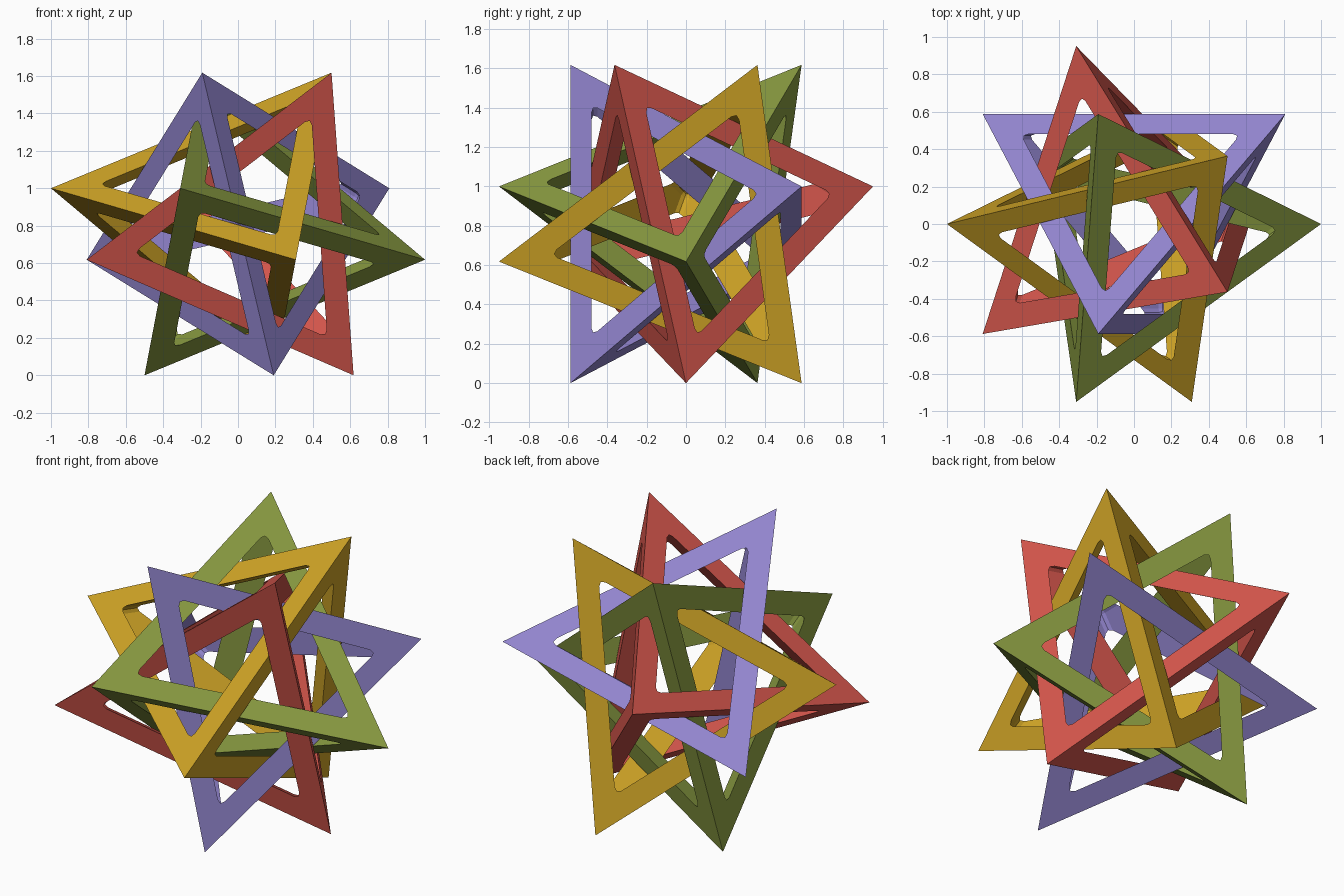
import bpy
import bmesh
from math import radians, cos, sin, sqrt
from mathutils import Matrix, Vector

cube = bpy.data.objects.get("Cube")
if cube:
    bpy.data.objects.remove(cube, do_unlink=True)

PHI = (1 + sqrt(5)) / 2
BAR_DEPTH = 0.107      # depth of each bar from its sharp outer edge
CORNER = 0.03          # softening of the hollow's edges


def ring_point(radius, degrees, z):
    a = radians(degrees)
    return Vector((radius * cos(a), radius * sin(a), z))


def mesh_object(name, bm):
    bmesh.ops.recalc_face_normals(bm, faces=bm.faces[:])
    mesh = bpy.data.meshes.new(name)
    bm.to_mesh(mesh)
    bm.free()
    obj = bpy.data.objects.new(name, mesh)
    bpy.context.scene.collection.objects.link(obj)
    return obj


def make_material(name, rgb):
    mat = bpy.data.materials.new(name)
    mat.use_nodes = True
    color = (*rgb, 1)
    mat.diffuse_color = color
    mat.node_tree.nodes["Principled BSDF"].inputs["Base Color"].default_value = color
    return mat


# Four corners of the first tetrahedron
corners = [
    ring_point(1 / PHI, 252, PHI),
    ring_point(1, 36, 1),
    ring_point(1, 144, 1 / PHI),
    ring_point(1 / PHI, 288, 0),
]
center = sum(corners, Vector()) / 4

# Solid tetrahedron
bm = bmesh.new()
for p in corners:
    bm.verts.new(p)
bmesh.ops.convex_hull(bm, input=bm.verts[:])
solid = mesh_object("frame_solid", bm)

# Box-shaped hollow, its sides square to the middles of the edges
mids = [(corners[0] + p) / 2 - center for p in corners[1:]]
axes = Matrix([m.normalized() for m in mids]).transposed()
bm = bmesh.new()
bmesh.ops.create_cube(bm, size=2 * (mids[0].length - BAR_DEPTH))
bmesh.ops.bevel(bm, geom=bm.edges[:], offset=CORNER, segments=2,
                profile=0.5, affect='EDGES')
bm.transform(Matrix.Translation(center) @ axes.to_4x4())
hollow = mesh_object("hollow_cutter", bm)
hollow.hide_render = True

# Cut the hollow out, leaving six triangular bars
cut = solid.modifiers.new("hollow", 'BOOLEAN')
cut.operation = 'DIFFERENCE'
cut.solver = 'EXACT'
cut.object = hollow
depsgraph = bpy.context.evaluated_depsgraph_get()
frame_mesh = bpy.data.meshes.new_from_object(solid.evaluated_get(depsgraph))
for helper in (solid, hollow):
    bpy.data.objects.remove(helper, do_unlink=True)

# Interlocking frames, each turned a fifth of a circle from the last
frames = {
    "purple": (0.283, 0.231, 0.61),
    "red": (0.645, 0.091, 0.07),
    "yellow": (0.61, 0.362, 0.019),
    "green": (0.254, 0.332, 0.054),
}
for i, (color, rgb) in enumerate(frames.items()):
    mesh = frame_mesh.copy()
    mesh.name = color + "_frame"
    mesh.transform(Matrix.Rotation(radians(72 * i), 4, 'Z'))
    mesh.materials.clear()
    mesh.materials.append(make_material(color, rgb))
    mesh.polygons.foreach_set("material_index", [0] * len(mesh.polygons))
    obj = bpy.data.objects.new(color + "_frame", mesh)
    bpy.context.scene.collection.objects.link(obj)
bpy.data.meshes.remove(frame_mesh)
